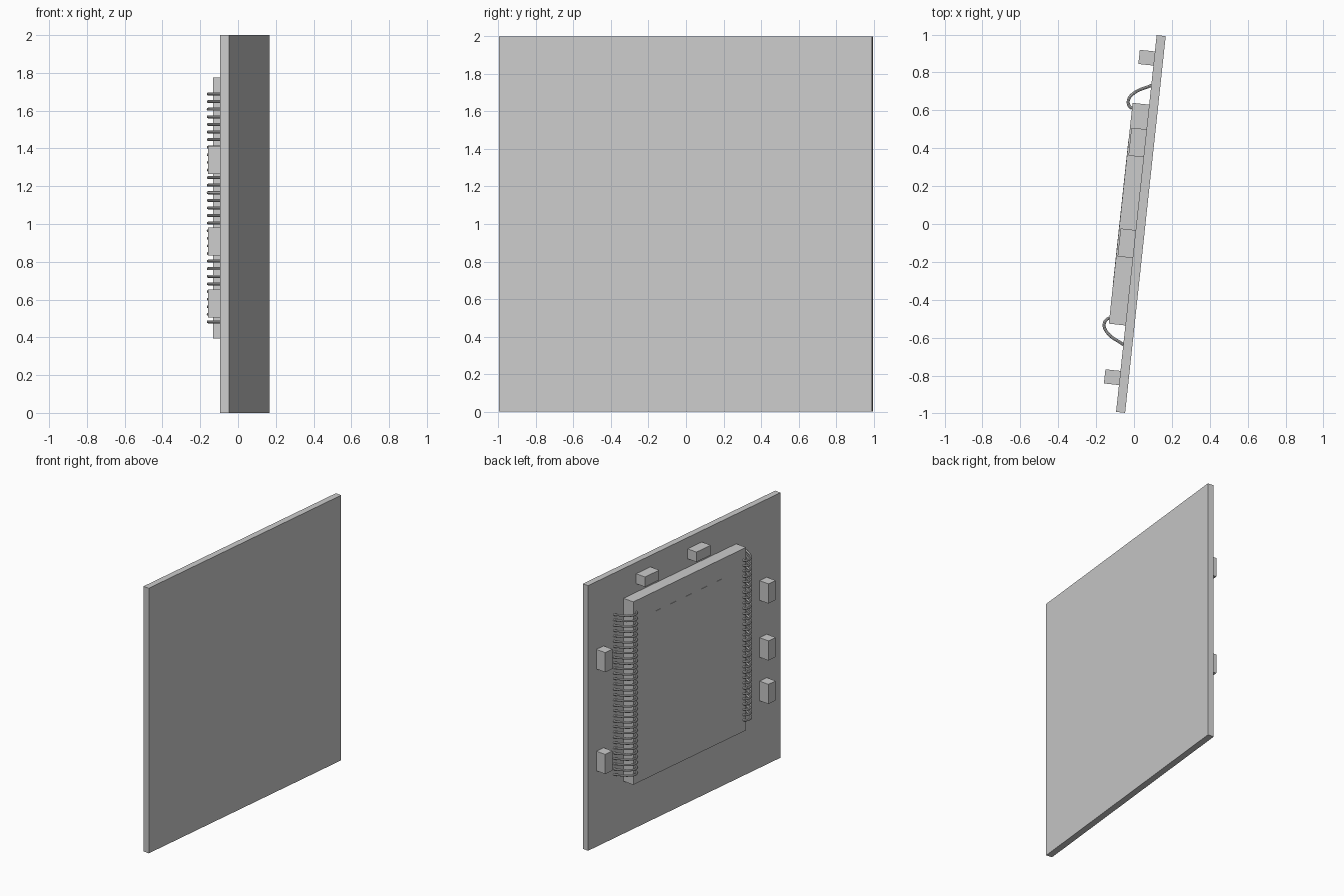
import bpy
from math import radians
from mathutils import Matrix, Vector

cube = bpy.data.objects.get("Cube")
if cube:
    bpy.data.objects.remove(cube, do_unlink=True)

# Single grey finish
grey = bpy.data.materials.new("plain_grey")
grey.use_nodes = True
colour = (0.6, 0.6, 0.6, 1)
grey.diffuse_color = colour
grey.node_tree.nodes["Principled BSDF"].inputs["Base Color"].default_value = colour

# Board frame: +y along the board, -x out of the component side
FRAME = Matrix.Translation((0.0125, 0.0025, 0)) @ Matrix.Rotation(radians(-6.15), 4, "Z")
CHIP_Y, CHIP_Z = 0.045, 1.085


def block(name, y, z, out, size_y, size_z, depth):
    """Box centred at y, z whose inner face lies `out` from the board face."""
    bpy.ops.mesh.primitive_cube_add(size=1)
    ob = bpy.context.object
    ob.name = name
    ob.data.transform(Matrix.Diagonal((depth, size_y, size_z, 1)))
    ob.data.transform(Matrix.Translation((-out - depth / 2, y, z)))
    ob.data.transform(FRAME)
    ob.data.materials.append(grey)
    return ob


def wire_row(name, side):
    """Row of bond wires arching from the board onto the chip edge."""
    path = [(0.689, -0.002), (0.63, 0.095), (0.592, 0.112), (0.566, 0.102), (0.556, 0.087)]
    curve = bpy.data.curves.new(name, "CURVE")
    curve.dimensions = "3D"
    curve.bevel_depth = 0.008
    curve.bevel_resolution = 2
    curve.resolution_u = 5
    curve.use_fill_caps = True
    count = 31
    for i in range(count):
        z = CHIP_Z + (i - (count - 1) / 2) * 0.0402
        spline = curve.splines.new("BEZIER")
        spline.bezier_points.add(len(path) - 1)
        for point, (reach, out) in zip(spline.bezier_points, path):
            point.co = Vector((-out, CHIP_Y + side * reach, z))
            point.handle_left_type = point.handle_right_type = "AUTO"
    curve.materials.append(grey)
    ob = bpy.data.objects.new(name, curve)
    bpy.context.collection.objects.link(ob)
    bpy.ops.object.select_all(action="DESELECT")
    ob.select_set(True)
    bpy.context.view_layer.objects.active = ob
    bpy.ops.object.convert(target="MESH")
    ob = bpy.context.object
    ob.data.transform(FRAME)
    bpy.ops.object.shade_smooth_by_angle()


# Board, chip body and its thin lid
block("circuit_board", 0, 1, -0.048, 2, 2, 0.048)
block("chip_body", CHIP_Y, CHIP_Z, 0, 1.172, 1.38, 0.088)
block("chip_lid", CHIP_Y, CHIP_Z, 0.088, 0.77, 1.08, 0.001)

# Small surface parts around the chip
for i, z in enumerate((1.338, 0.908, 0.58)):
    block(f"front_capacitor_{i + 1}", -0.82, z, 0, 0.075, 0.148, 0.08)
for i, z in enumerate((1.415, 0.647)):
    block(f"back_capacitor_{i + 1}", 0.876, z, 0, 0.075, 0.148, 0.08)
for i, y in enumerate((0.426, -0.109)):
    block(f"top_capacitor_{i + 1}", y, 1.877, 0, 0.148, 0.075, 0.08)

# Bond wires on both chip sides
wire_row("back_bond_wires", 1)
wire_row("front_bond_wires", -1)
